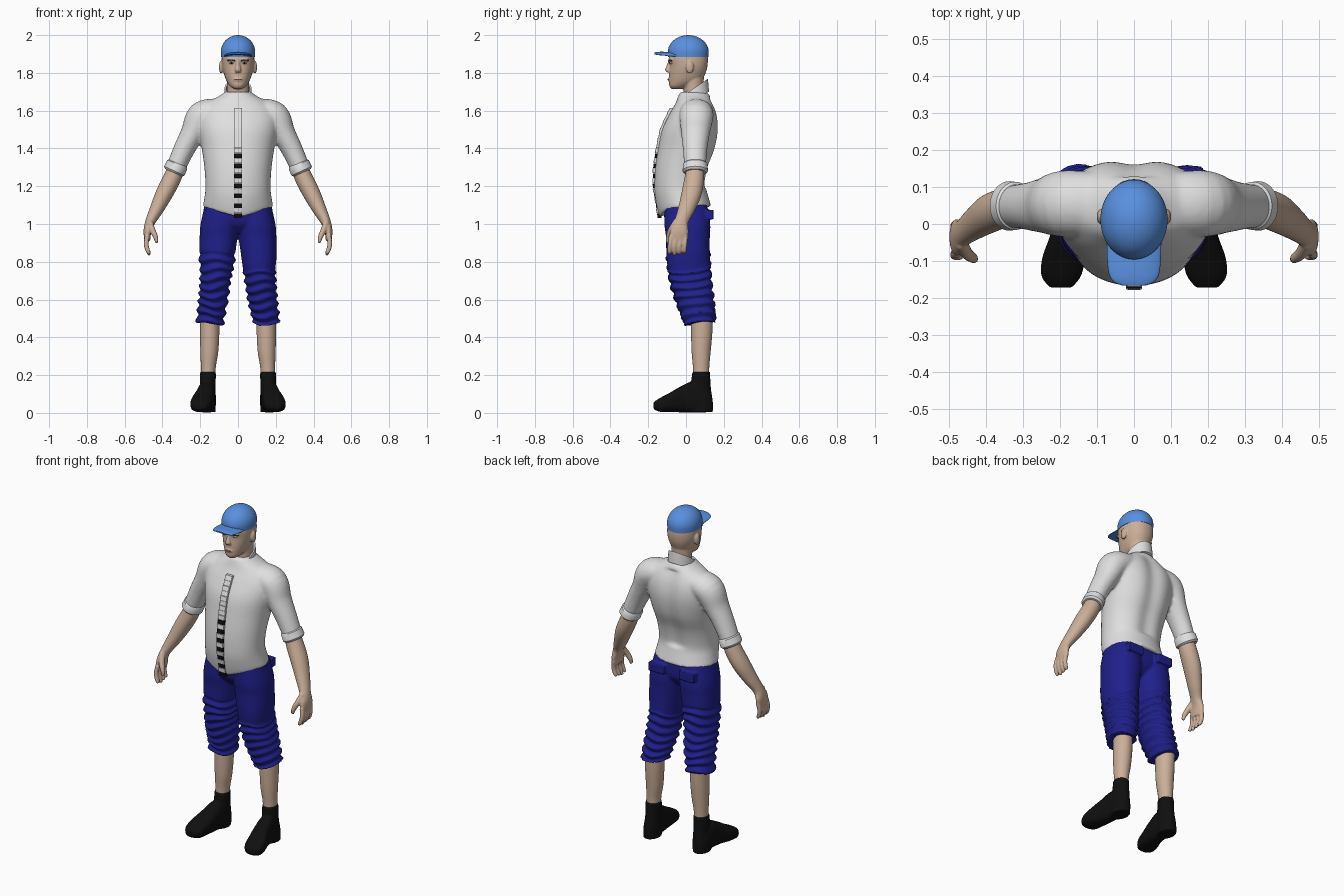
import bpy, bmesh, math
from mathutils import Vector, Matrix

cube = bpy.data.objects.get("Cube")
if cube:
    bpy.data.objects.remove(cube)


def material(name, r, g, b):
    m = bpy.data.materials.new(name)
    m.use_nodes = True
    m.diffuse_color = (r, g, b, 1)
    bsdf = m.node_tree.nodes["Principled BSDF"]
    bsdf.inputs["Base Color"].default_value = (r, g, b, 1)
    bsdf.inputs["Roughness"].default_value = .8
    return m


SKIN = material("skin", .6, .43, .32)
WHITE = material("shirt white", .74, .74, .74)
NAVY = material("trouser navy", .014, .014, .26)
BLACK = material("boot black", .005, .005, .005)
BLUE = material("cap blue", .1, .28, .74)
BROWN = material("brow brown", .08, .05, .035)
LIP = material("lip", .45, .28, .22)


def spline(keys, n):
    """Resample key rings (x, y, z, a, b) along a smooth curve."""
    pts = [Vector(k) for k in keys]
    last = len(pts) - 1
    out = []
    for i in range(n + 1):
        t = i / n * last
        k = min(int(t), last - 1)
        f = t - k
        p, q, r, s = (pts[max(0, min(last, k + d))] for d in (-1, 0, 1, 2))
        out.append(q + (r - p) * (f / 2) + (p * 2 - q * 5 + r * 4 - s) * (f * f / 2)
                   + (q * 3 - p - r * 3 + s) * (f ** 3 / 2))
    return out


def loft(bm, rings, axis="z", power=2, tweak=None, sides=36):
    """Skin closed superellipse rings; axis z, y, or path (follows the centres)."""
    centres = [Vector(r[:3]) for r in rings]
    loops = []
    for i, ring in enumerate(rings):
        u, v = Vector((1, 0, 0)), Vector((0, 1, 0))
        if axis == "y":
            v = Vector((0, 0, 1))
        elif axis == "path":
            t = (centres[min(i + 1, len(rings) - 1)] - centres[max(i - 1, 0)]).normalized()
            u = (v - t * v.dot(t)).normalized()
            v = t.cross(u)
        loop = []
        for j in range(sides):
            ang = math.tau * j / sides
            c, s = math.cos(ang), math.sin(ang)
            ca = math.copysign(abs(c) ** (2 / power), c)
            sa = math.copysign(abs(s) ** (2 / power), s)
            co = centres[i] + u * ca * ring[3] + v * sa * ring[4]
            loop.append(bm.verts.new(tweak(co) if tweak else co))
        loops.append(loop)
    faces = [bm.faces.new((a[j], a[(j + 1) % sides], b[(j + 1) % sides], b[j]))
             for a, b in zip(loops, loops[1:]) for j in range(sides)]
    faces += [bm.faces.new(loops[0]), bm.faces.new(loops[-1])]
    bmesh.ops.recalc_face_normals(bm, faces=faces)


def ball(bm, centre, size):
    m = Matrix.Translation(centre) @ Matrix.Diagonal((*size, 1))
    bmesh.ops.create_uvsphere(bm, u_segments=20, v_segments=12, radius=1, matrix=m)


def finish(name, bm, mat, voxel=0, smooth=3):
    """Make the object; a voxel size fuses its overlapping pieces into one skin."""
    me = bpy.data.meshes.new(name)
    bm.to_mesh(me)
    bm.free()
    me.materials.append(mat)
    ob = bpy.data.objects.new(name, me)
    bpy.context.collection.objects.link(ob)
    if voxel:
        rm = ob.modifiers.new("Fuse", "REMESH")
        rm.mode, rm.voxel_size, rm.use_smooth_shade = "VOXEL", voxel, True
        sm = ob.modifiers.new("Soften", "SMOOTH")
        sm.factor, sm.iterations = .5, smooth
    else:
        bpy.ops.object.select_all(action="DESELECT")
        ob.select_set(True)
        bpy.context.view_layer.objects.active = ob
        bpy.ops.object.shade_smooth_by_angle(angle=math.radians(40))
    return ob


def body(rows):
    """Rows of (z, half width, front y, back y) to centred rings."""
    return [(0, (f + b) / 2, z, w, (b - f) / 2) for z, w, f, b in rows]


def side(s, keys):
    return [(k[0] * s, *k[1:]) for k in keys]


# Shirt: torso with a dipped front hem and spine groove, fused with sleeves
def shirt_shape(co):
    if co.y > 0:
        co.y -= .018 * math.exp(-(co.x / .05) ** 2) * (1.2 < co.z < 1.66)
    else:
        weight = max(0, min(1, (1.25 - co.z) / .16))
        co.z -= .06 * weight * max(0, 1 - abs(co.x) / .185)
    return co


bm = bmesh.new()
torso = body([(1.09, .187, -.14, .135), (1.14, .178, -.157, .12), (1.2, .172, -.167, .108),
              (1.3, .178, -.162, .125), (1.4, .192, -.147, .162), (1.5, .21, -.126, .178),
              (1.58, .21, -.088, .17), (1.64, .165, -.055, .148), (1.68, .095, -.04, .125),
              (1.7, .07, -.03, .11)])
loft(bm, spline(torso, 40), power=2.1, tweak=shirt_shape, sides=64)
for s in (1, -1):
    loft(bm, spline(side(s, [(.1, .055, 1.6, .085, .065), (.19, .055, 1.57, .09, .08),
                             (.24, .05, 1.48, .076, .064), (.288, .048, 1.39, .064, .056),
                             (.335, .048, 1.285, .057, .05)]), 20), "path")
finish("shirt", bm, WHITE, .009, 5)

# Rolled cuffs
bm = bmesh.new()
for s in (1, -1):
    loft(bm, side(s, [(.318, .049, 1.322, .058, .052), (.321, .049, 1.315, .065, .058),
                      (.337, .049, 1.281, .067, .059), (.341, .049, 1.272, .058, .05)]), "path")
finish("cuffs", bm, WHITE)

# Collar: tilted band with an open neck
bm = bmesh.new()
loft(bm, body([(1.645, .076, -.048, .122), (1.69, .071, -.038, .116), (1.69, .063, -.03, .108),
               (1.65, .06, -.028, .104)]),
     tweak=lambda co: Vector((co.x, co.y, co.z + (.45 if co.z < 1.67 else .68) * co.y)), sides=48)
finish("collar", bm, WHITE)

# Button placket: small pads down the front, striped dark below the chest
FRONT = [(1.03, -.139), (1.1, -.148), (1.2, -.166), (1.3, -.163), (1.4, -.148),
         (1.5, -.127), (1.58, -.092), (1.64, -.058)]


def front_y(z):
    for (z0, y0), (z1, y1) in zip(FRONT, FRONT[1:]):
        if z <= z1:
            break
    return y0 + (y1 - y0) * (z - z0) / (z1 - z0)


pads = {"placket_white": bmesh.new(), "placket_black": bmesh.new()}
step = .0265
for i in range(22):
    z = 1.032 + i * step
    dark = i % 2 == 0 and z < 1.36
    deep = .013 if i % 2 else .011
    loft(pads["placket_black" if dark else "placket_white"],
         [(0, front_y(h), h, .022, deep) for h in (z, z + step - .002)], power=8, sides=24)
finish("placket_white", pads["placket_white"], WHITE)
finish("placket_black", pads["placket_black"], BLACK)


# Trousers: two legs with gathered folds, a waist block and back pockets
def slant(co):
    w = max(0, min(1, (.95 - co.z) / .15))
    co.z += w * (.1 * (co.y - .07) + .012 * math.sin(co.x * 30 + co.z * 14))
    return co


bm = bmesh.new()
loft(bm, spline(body([(1.12, .172, -.12, .11), (1.06, .185, -.118, .115), (1, .18, -.105, .11),
                      (.95, .1, -.06, .07)]), 12), power=2.4)
for s, start in ((1, .76), (-1, .86)):
    rings = spline(side(s, [(.09, 0, 1.1, .085, .112), (.098, .007, 1, .1, .121),
                            (.103, .01, .93, .1, .116), (.11, .011, .85, .095, .115),
                            (.112, .015, .78, .086, .113), (.12, .025, .7, .08, .108),
                            (.13, .048, .6, .076, .098), (.143, .066, .52, .071, .086),
                            (.149, .074, .475, .071, .082)]), 110)
    for r in rings:
        if r.z < start:
            fold = abs((r.z / .048 + s * .15) % 1 * 2 - 1) - .45
            r[3] += .018 * fold
            r[4] += .018 * fold
    loft(bm, rings, power=2.2, tweak=slant, sides=48)
    pocket = Matrix.Translation((s * .1, .125, 1.05)) @ Matrix.Diagonal((.1, .04, .05, 1))
    bmesh.ops.create_cube(bm, size=1, matrix=pocket)
finish("trousers", bm, NAVY, .006, 2)

# Arms, hands and lower legs
for s, label in ((1, "left"), (-1, "right")):
    bm = bmesh.new()
    loft(bm, spline(side(s, [(.31, .05, 1.34, .042, .04), (.345, .045, 1.25, .051, .047),
                             (.388, .03, 1.165, .053, .046), (.43, .002, 1.08, .044, .037),
                             (.463, -.024, 1.015, .037, .027), (.479, -.035, .965, .049, .021),
                             (.48, -.04, .915, .047, .016)]), 30), "path")
    for i in range(4):
        y = -.078 + i * .026
        tip = .845 + .007 * abs(i - 1)
        loft(bm, spline(side(s, [(.48, y, .94, .013, .013), (.486, y - .006, .895, .0125, .0125),
                                 (.478, y - .009, .86, .012, .012),
                                 (.467, y - .01, tip - .01, .008, .008)]), 10), "path", sides=14)
    loft(bm, spline(side(s, [(.468, -.05, 1.01, .02, .017), (.452, -.08, .965, .017, .016),
                             (.436, -.092, .93, .014, .013), (.43, -.096, .9, .009, .008)]), 10),
         "path", sides=14)
    finish(label + "_arm", bm, SKIN, .005, 2)

    bm = bmesh.new()
    loft(bm, spline(side(s, [(.15, .085, .53, .05, .058), (.15, .083, .42, .051, .056),
                             (.152, .08, .32, .047, .05), (.157, .08, .24, .039, .043),
                             (.158, .08, .17, .037, .042)]), 16))
    finish(label + "_calf", bm, SKIN)

    # Boot: ankle shaft fused with a foot turned slightly outward
    bm = bmesh.new()
    loft(bm, spline(side(s, [(.159, .08, .216, .042, .047), (.16, .078, .13, .042, .054),
                             (.163, .082, .06, .046, .06), (.165, .082, .004, .046, .06)]), 10))
    loft(bm, spline(side(s, [(.165, .1, .06, .044, .06), (.167, .04, .083, .046, .083),
                             (.176, -.03, .071, .051, .068), (.19, -.09, .054, .058, .05),
                             (.197, -.14, .042, .054, .036), (.198, -.172, .038, .03, .018)]), 20),
         "y", power=2.7, tweak=lambda co: Vector((co.x, co.y, max(co.z, .002))))
    finish(label + "_boot", bm, BLACK, .006, 2)

# Head: skull, neck, nose, brow ridge and ears fused together
bm = bmesh.new()
loft(bm, spline(body([(1.715, .022, -.075, -.02), (1.73, .042, -.088, .02),
                      (1.76, .062, -.09, .08), (1.8, .076, -.089, .104),
                      (1.84, .085, -.086, .114), (1.885, .086, -.09, .115),
                      (1.93, .078, -.08, .105), (1.965, .045, -.04, .07)]), 30), power=2.2, sides=48)
loft(bm, spline(body([(1.63, .064, -.02, .095), (1.7, .058, -.012, .092),
                      (1.78, .06, -.02, .095)]), 8))
loft(bm, spline([(0, -.084, 1.87, .009, .008), (0, -.09, 1.84, .011, .012),
                 (0, -.095, 1.815, .017, .016), (0, -.09, 1.803, .014, .012)], 10), sides=16)
ball(bm, (0, -.076, 1.87), (.06, .018, .009))
ball(bm, (0, -.084, 1.765), (.026, .012, .012))
for s in (1, -1):
    ball(bm, (s * .09, .02, 1.83), (.011, .021, .034))
finish("head", bm, SKIN, .005, 2)

# Painted face: eyes, pupils, brows and mouth
eyes, dark, brows, lips = (bmesh.new() for _ in range(4))
for s in (1, -1):
    ball(eyes, (s * .034, -.078, 1.852), (.014, .009, .006))
    ball(dark, (s * .034, -.085, 1.852), (.005, .004, .005))
    loft(brows, side(s, [(.016, -.092, 1.864, .003, .003), (.036, -.089, 1.869, .004, .003),
                         (.056, -.076, 1.865, .003, .002)]), "path", sides=10)
ball(lips, (0, -.092, 1.765), (.02, .006, .004))
finish("eyes", eyes, WHITE)
finish("pupils", dark, BLACK)
finish("eyebrows", brows, BROWN)
finish("mouth", lips, LIP)

# Cap: dome with a short wall, and a curved visor
bm = bmesh.new()
dome = [(0, .012, 1.885, .089, .106)]
for i in range(15):
    a = math.pi / 2 * i / 15
    dome.append((0, .012, 1.91 + .09 * math.sin(a), .091 * math.cos(a), .108 * math.cos(a)))
dome.append((0, .012, 2, .003, .003))
loft(bm, dome, sides=48)
finish("cap_dome", bm, BLUE)
bm = bmesh.new()
loft(bm, spline([(0, -.03, 1.9, .074, .008), (0, -.09, 1.903, .073, .008),
                 (0, -.135, 1.905, .068, .007), (0, -.157, 1.904, .054, .006),
                 (0, -.167, 1.903, .03, .004)], 16), "y", power=3,
     tweak=lambda co: Vector((co.x, co.y, co.z - 2 * co.x ** 2)))
finish("cap_visor", bm, BLUE)
